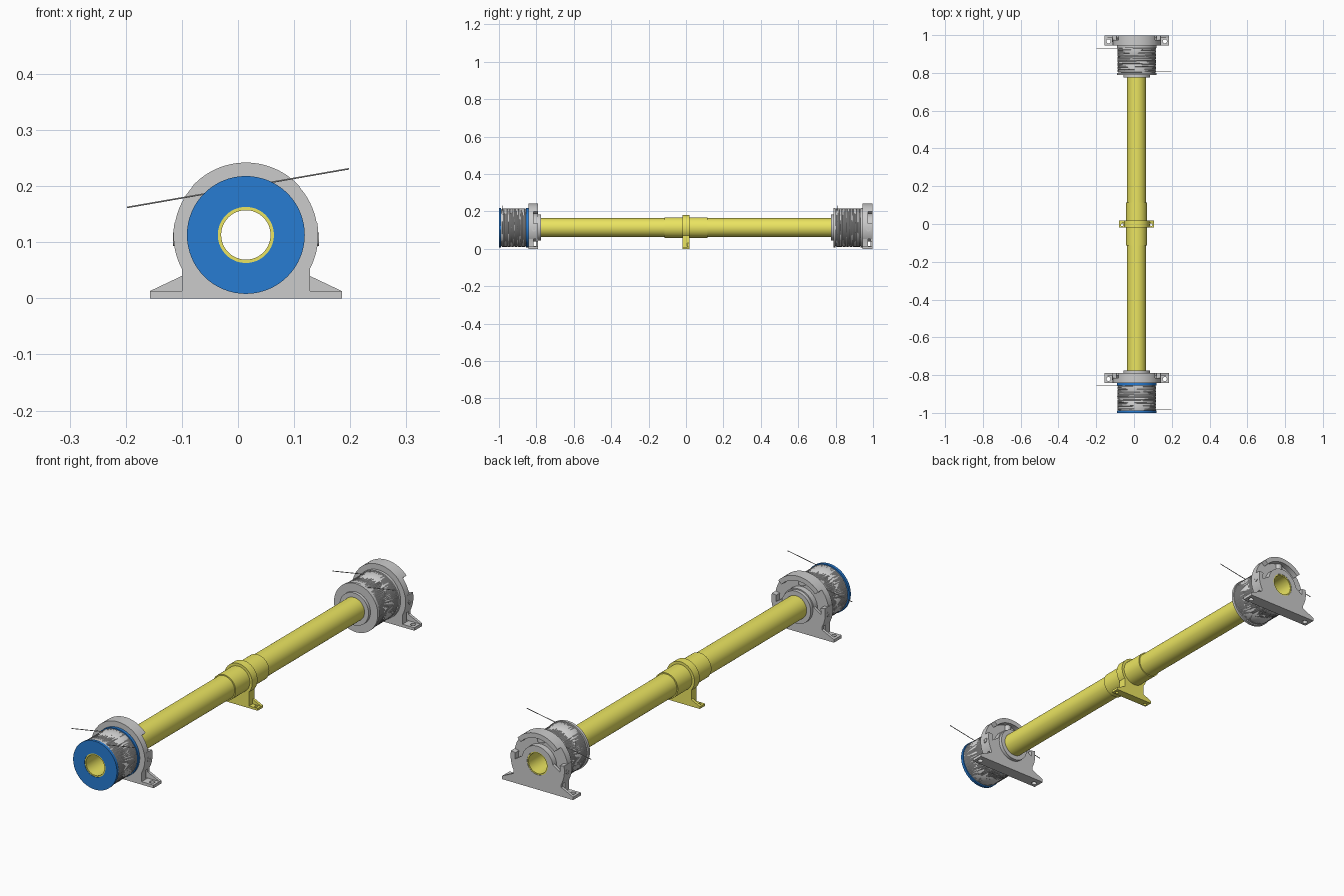
import bpy, bmesh
from math import sin, cos, radians, pi, acos, degrees
from mathutils import Matrix, Vector

if "Cube" in bpy.data.objects:
    bpy.data.objects.remove(bpy.data.objects["Cube"])

CX, CZ = 0.014, 0.113          # pipe axis


def material(name, col):
    m = bpy.data.materials.new(name)
    m.diffuse_color = (*col, 1)
    m.use_nodes = True
    m.node_tree.nodes["Principled BSDF"].inputs["Base Color"].default_value = m.diffuse_color
    return m


YELLOW = material("yellow_paint", (0.83, 0.78, 0.12))
BLUE = material("blue_plastic", (0.02, 0.2, 0.65))


def finish(ob, mat):
    bpy.ops.object.select_all(action='DESELECT')
    ob.select_set(True)
    bpy.context.view_layer.objects.active = ob
    if ob.type == 'CURVE':
        bpy.ops.object.convert(target='MESH')
        ob = bpy.context.object
    bpy.ops.object.shade_smooth_by_angle(angle=radians(35))
    if mat:
        ob.data.materials.append(mat)
    return ob


def lathe(name, prof, mat=None, rot=None, loc=(CX, 0, CZ), n=64):
    """Spin a closed (radius, y) profile round the y axis."""
    bm = bmesh.new()
    rings = []
    for i in range(n):
        a = 2 * pi * i / n
        rings.append([bm.verts.new((r * cos(a), y, r * sin(a))) for r, y in prof])
    k = len(prof)
    for i in range(n):
        p, q = rings[i], rings[(i + 1) % n]
        for j in range(k):
            bm.faces.new((p[j], p[(j + 1) % k], q[(j + 1) % k], q[j]))
    bmesh.ops.recalc_face_normals(bm, faces=bm.faces)
    me = bpy.data.meshes.new(name)
    bm.to_mesh(me)
    bm.free()
    ob = bpy.data.objects.new(name, me)
    bpy.context.collection.objects.link(ob)
    ob.location = loc
    if rot:
        ob.rotation_euler = rot
    return finish(ob, mat)


def tube(name, r0, r1, y0, y1, mat=None, **kw):
    return lathe(name, [(r0, y0), (r1, y0), (r1, y1), (r0, y1)], mat, **kw)


def add_curve(name, lines, cyclic, dims):
    cu = bpy.data.curves.new(name, 'CURVE')
    cu.dimensions = dims
    for pts in lines:
        s = cu.splines.new('POLY')
        s.points.add(len(pts) - 1)
        for p, c in zip(s.points, pts):
            p.co = (*c, 0, 1) if len(c) == 2 else (*c, 1)
        s.use_cyclic_u = cyclic
    ob = bpy.data.objects.new(name, cu)
    bpy.context.collection.objects.link(ob)
    return ob


def plate(name, outlines, a, b, mat=None, upright=True):
    """Extrude outlines with holes: xz outline along y, or xy outline along z."""
    ob = add_curve(name, outlines, True, '2D')
    ob.data.fill_mode = 'BOTH'
    ob.data.extrude = (b - a) / 2
    if upright:
        ob.rotation_euler.x = pi / 2
        ob.location.y = (a + b) / 2
    else:
        ob.location.z = (a + b) / 2
    return finish(ob, mat)


def arc(r, a0, a1, n=48, cx=CX, cz=CZ):
    return [(cx + r * cos(radians(a0 + (a1 - a0) * i / n)),
             cz + r * sin(radians(a0 + (a1 - a0) * i / n))) for i in range(n + 1)]


def circle(r, cx=CX, cz=CZ, n=48):
    return arc(r, 0, 360, n, cx, cz)[:-1]


def stand_outline(r, side, toe, low, high):
    """Round head on a waist that flares into two sloping toes."""
    a = degrees(acos(side / r))
    foot = [(CX - side, high), (CX - toe, low), (CX - toe, 0),
            (CX + toe, 0), (CX + toe, low), (CX + side, high)]
    return arc(r, -a, 180 + a) + foot


def feet(name, inner, toe, hole, y0, y1, th, hr, mat=None):
    for s, side in ((-1, "left"), (1, "right")):
        xa, xb = CX + s * inner, CX + s * toe
        box = [(xa, y0), (xb, y0), (xb, y1), (xa, y1)]
        plate(f"{name}_{side}_foot",
              [box, circle(hr, CX + s * hole, (y0 + y1) / 2 - 0.004, 24)],
              0, th, mat, upright=False)


def rope(name, pts, r):
    ob = add_curve(name, [pts], False, '3D')
    ob.data.bevel_depth = r
    ob.data.bevel_resolution = 1
    ob.data.use_fill_caps = True
    return finish(ob, None)


def winch_unit(tag, y, flange_mat):
    """Rope drum followed by its bearing bracket; y is the front face."""
    # drum and flanges
    tube(f"{tag}_drum", 0.05, 0.097, y + 0.008, y + 0.15)
    tube(f"{tag}_front_flange", 0.05, 0.105, y, y + 0.012, flange_mat)
    tube(f"{tag}_rear_flange", 0.05, 0.105, y + 0.145, y + 0.157, flange_mat)
    # crossing rope windings
    turns, seg = 20, 40
    for d, part in ((1, "winding"), (-1, "counter_winding")):
        rope(f"{tag}_rope_{part}",
             [(CX + 0.0995 * cos(2 * pi * i / seg * d),
               y + 0.016 + 0.125 * i / (turns * seg),
               CZ + 0.0995 * sin(2 * pi * i / seg * d)) for i in range(turns * seg + 1)],
             0.0032)
    # loose rope ends
    rope(f"{tag}_rope_left_end", [(-0.198, y + 0.143, 0.162), (0, y + 0.143, 0.1965)], 0.0016)
    rope(f"{tag}_rope_right_end", [(0, y + 0.02, 0.1965), (0.198, y + 0.02, 0.231)], 0.0016)

    # bracket: disc with waist, rear gusset plate, hood and side blocks
    b0, b1 = y + 0.157, y + 0.21
    full = stand_outline(0.129, 0.114, 0.171, 0.013, 0.04)
    waist = stand_outline(0.128, 0.114, 0.114, 0, 0)
    waist = [p for i, p in enumerate(waist) if i < 49] + [(CX - 0.114, 0), (CX + 0.114, 0)]
    plate(f"{tag}_bracket_disc", [waist, circle(0.0495)], b0, b0 + 0.028)
    lower = arc(0.075, 10, 170, 24) + [(CX - 0.114, 0.1)] + full[49:] + [(CX + 0.114, 0.1)]
    plate(f"{tag}_bracket_gusset", [lower, circle(0.0495)], b1 - 0.012, b1)
    tube(f"{tag}_bracket_hub", 0.0495, 0.075, b0, b1)
    for part, a0, a1 in (("hood", 42, 138), ("right_block", -28, 10), ("left_block", 170, 208)):
        plate(f"{tag}_bracket_{part}",
              [arc(0.129, a0, a1, 32) + arc(0.108, a1, a0, 32)], b0, b1)
    block = [(CX - 0.114, 0), (CX + 0.114, 0), (CX + 0.114, 0.014), (CX - 0.114, 0.014)]
    plate(f"{tag}_bracket_sole", [block], b0, b1)
    feet(f"{tag}_bracket", 0.113, 0.171, 0.149, b0, b1 - 0.001, 0.013, 0.011)
    # grease nipple on top and side screws
    tube(f"{tag}_top_nipple", 0.006, 0.017, -0.035, 0, rot=(pi / 2, 0, 0),
         loc=(CX, b0 + 0.022, 0.232), n=32)
    for s, side in ((-1, "left"), (1, "right")):
        tube(f"{tag}_{side}_screw", 0.006, 0.012, -0.008, 0.008, rot=(0, 0, pi / 2),
             loc=(CX + s * 0.122, b0 + 0.03, 0.105), n=24)


# two winch units, each with a collar facing the pipe
winch_unit("front", -1.0, BLUE)
winch_unit("rear", 0.788, None)
tube("front_collar", 0.0495, 0.07, -0.792, -0.775)
tube("rear_collar", 0.0495, 0.07, 0.775, 0.79)

# long hollow pipe and stepped joint sleeve
tube("pipe", 0.044, 0.0505, -0.9985, 0.9965, YELLOW)
tube("joint_sleeve", 0.049, 0.0555, -0.115, 0.115, YELLOW)
tube("joint_collar", 0.05, 0.067, -0.018, 0.018, YELLOW)

# middle support
mid = stand_outline(0.0665, 0.052, 0.093, 0.01, 0.03)
plate("middle_support_gusset", [mid, circle(0.05)], 0.006, 0.018, YELLOW)
neck = [(CX - 0.052, 0), (CX + 0.052, 0), (CX + 0.052, 0.075)] + \
    arc(0.054, -40, -140, 24) + [(CX - 0.052, 0.075)]
plate("middle_support_neck", [neck], -0.018, 0.01, YELLOW)
feet("middle_support", 0.051, 0.093, 0.077, -0.018, 0.0175, 0.01, 0.007, YELLOW)
